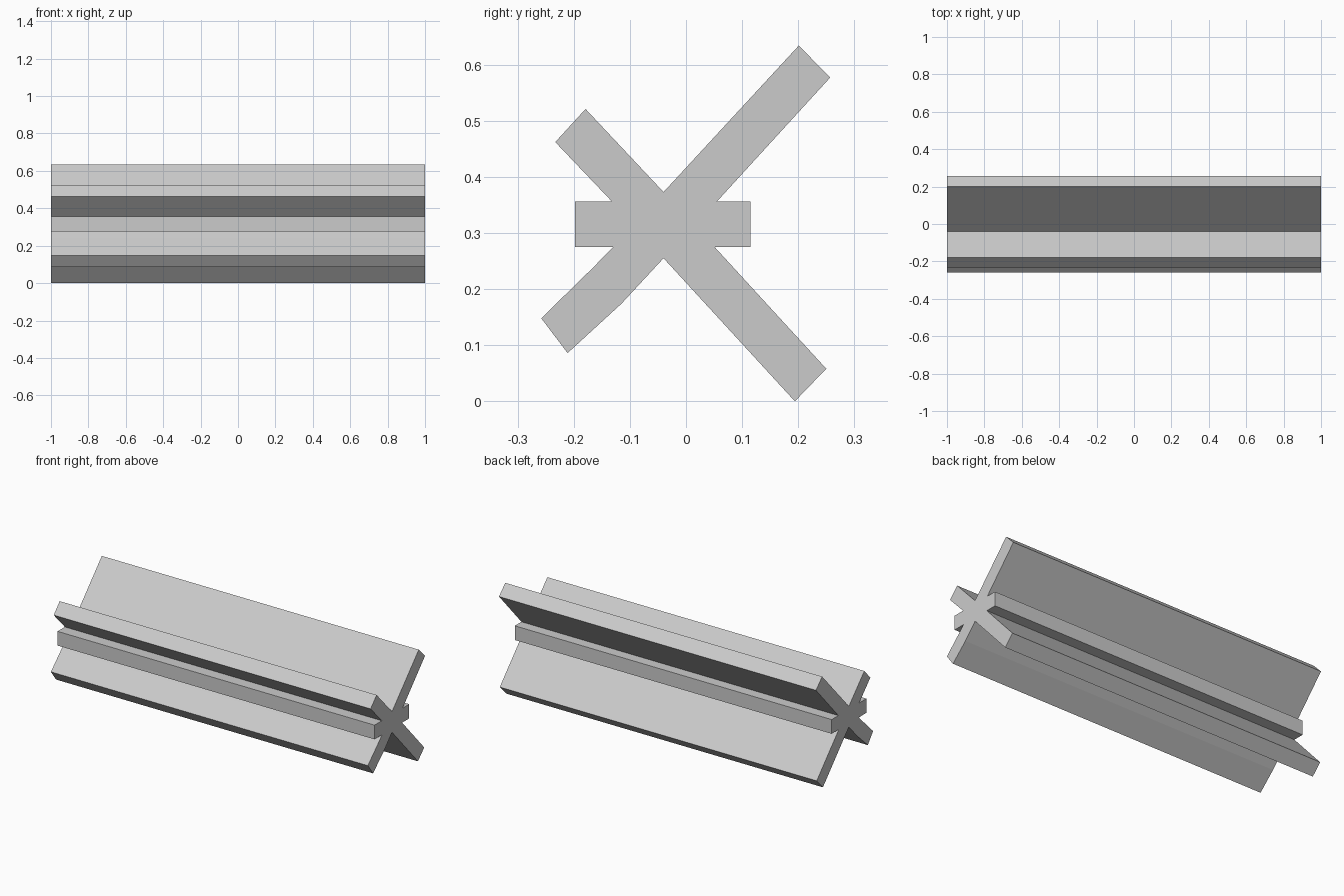
import bpy
import bmesh

cube = bpy.data.objects.get("Cube")
if cube:
    bpy.data.objects.remove(cube, do_unlink=True)

HALF_LENGTH = 1.0

# Single matte grey
grey = bpy.data.materials.new("light_grey")
grey.use_nodes = True
colour = (0.6, 0.6, 0.6, 1.0)
grey.diffuse_color = colour
grey.node_tree.nodes["Principled BSDF"].inputs["Base Color"].default_value = colour

# Six-armed cross-section as (y, z), arm by arm
upper_back_arm = [(-0.04, 0.373), (0.201, 0.634), (0.257, 0.577), (0.055, 0.356)]
back_stub = [(0.115, 0.356), (0.115, 0.275), (0.051, 0.275)]
lower_back_arm = [(0.25, 0.058), (0.194, 0.0), (-0.04, 0.255)]
lower_front_arm = [(-0.115, 0.174), (-0.211, 0.086), (-0.258, 0.148),
                   (-0.165, 0.239), (-0.13, 0.275)]
front_stub = [(-0.198, 0.275), (-0.198, 0.356), (-0.132, 0.356)]
upper_front_arm = [(-0.233, 0.462), (-0.179, 0.521)]
profile = (upper_back_arm + back_stub + lower_back_arm
           + lower_front_arm + front_stub + upper_front_arm)

# Extrude the section along x into a solid beam
bm = bmesh.new()
end_cap = bm.faces.new([bm.verts.new((-HALF_LENGTH, y, z)) for y, z in profile])
extruded = bmesh.ops.extrude_face_region(bm, geom=[end_cap], use_keep_orig=True)
moved = [v for v in extruded["geom"] if isinstance(v, bmesh.types.BMVert)]
bmesh.ops.translate(bm, verts=moved, vec=(2 * HALF_LENGTH, 0, 0))
bmesh.ops.recalc_face_normals(bm, faces=bm.faces)

mesh = bpy.data.meshes.new("star_beam")
bm.to_mesh(mesh)
bm.free()
mesh.materials.append(grey)
beam = bpy.data.objects.new("star_beam", mesh)
bpy.context.collection.objects.link(beam)
